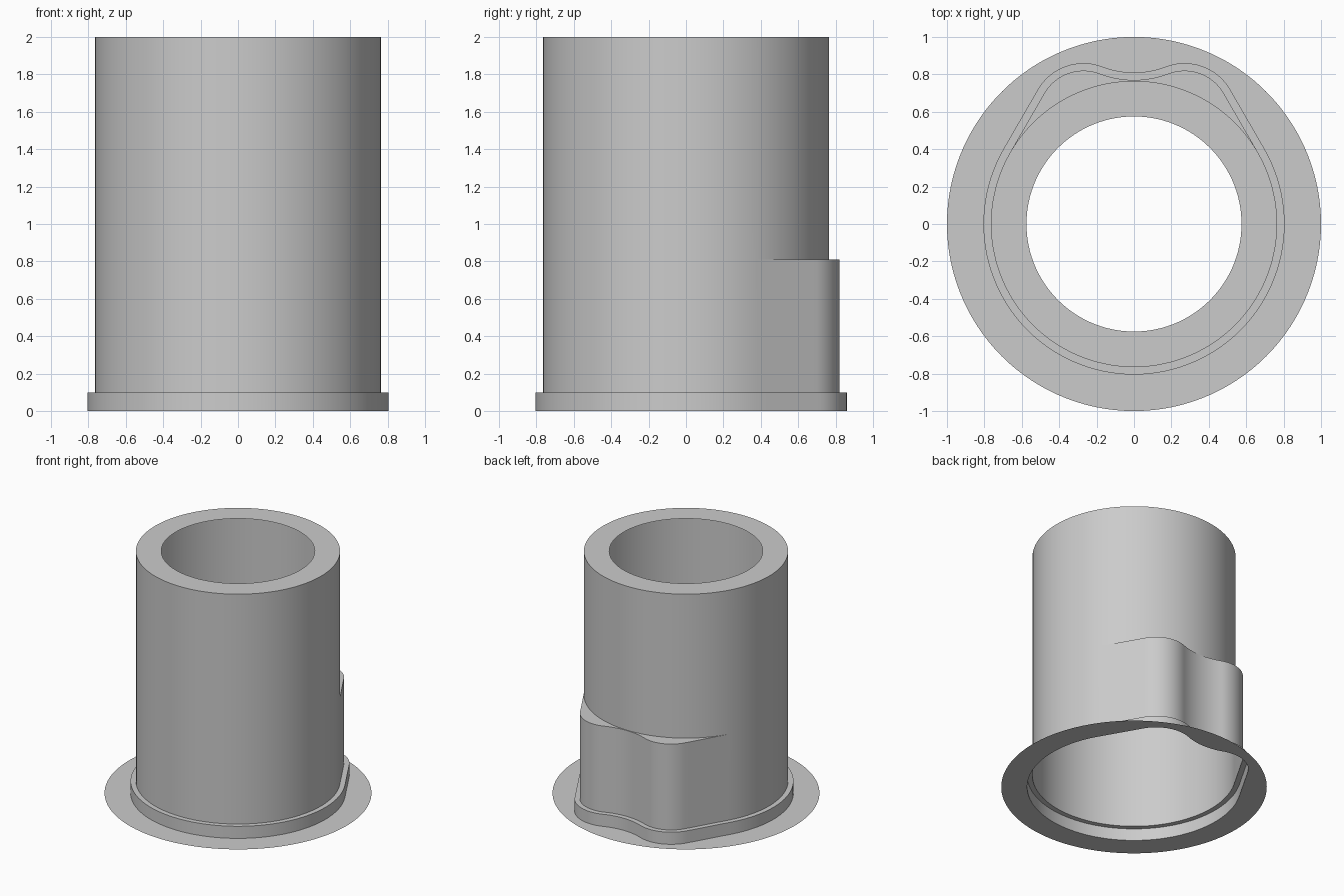
import bpy, bmesh, math
from math import sin, cos, pi, atan2, hypot, radians

cube = bpy.data.objects.get("Cube")
if cube:
    bpy.data.objects.remove(cube, do_unlink=True)

grey = bpy.data.materials.new("plain grey")
grey.use_nodes = True
grey.diffuse_color = (0.6, 0.6, 0.6, 1)
grey.node_tree.nodes["Principled BSDF"].inputs["Base Color"].default_value = (0.6, 0.6, 0.6, 1)

TUBE_R, BORE_R, FLANGE_R = 0.765, 0.575, 1.0
LOBE_X, LOBE_Y, LOBE_R = 0.27, 0.578, 0.242
DIP_Y, DIP_R = 1.282, 0.512


def arc(cx, cy, r, a0, a1, n):
    return [(cx + r * cos(a0 + (a1 - a0) * i / n), cy + r * sin(a0 + (a1 - a0) * i / n))
            for i in range(n + 1)]


def outline(offset):
    """Round tube with a two-lobed bulge at the back, grown by offset."""
    lean = atan2(DIP_Y - LOBE_Y, -LOBE_X)
    main = arc(0, 0, TUBE_R + offset, -pi / 2, radians(30), 40)
    lobe = arc(LOBE_X, LOBE_Y, LOBE_R + offset, radians(30), lean, 18)
    dip = arc(0, DIP_Y, DIP_R - offset, lean - pi, -pi / 2, 8)
    (ax, ay), (bx, by) = main[-1], lobe[0]
    side = [(ax + (bx - ax) * i / 10, ay + (by - ay) * i / 10) for i in range(1, 10)]
    half = main + side + lobe + dip[1:]
    return half + [(-x, y) for x, y in half[-2:0:-1]]


def circle(r, guide, keep_front=False):
    """Circle whose points lie at the same bearings as the guide outline."""
    pts = []
    for x, y in guide:
        d = hypot(x, y)
        pts.append((x * r / d, y * r / d))
    return pts


def sheet(name, loops):
    """Skin a stack of (outline, height) loops into an open surface."""
    bm = bmesh.new()
    rings = [[bm.verts.new((x, y, z)) for x, y in pts] for pts, z in loops]
    n = len(rings[0])
    for a, b in zip(rings, rings[1:]):
        for i in range(n):
            j = (i + 1) % n
            bm.faces.new((a[i], a[j], b[j], b[i]))
    bmesh.ops.remove_doubles(bm, verts=bm.verts, dist=0.0003)
    bmesh.ops.dissolve_degenerate(bm, edges=bm.edges, dist=0.0001)
    mesh = bpy.data.meshes.new(name)
    bm.to_mesh(mesh)
    bm.free()
    mesh.materials.append(grey)
    obj = bpy.data.objects.new(name, mesh)
    bpy.context.collection.objects.link(obj)
    bpy.ops.object.select_all(action='DESELECT')
    obj.select_set(True)
    bpy.context.view_layer.objects.active = obj
    bpy.ops.object.shade_smooth_by_angle(angle=radians(30))
    return obj


body = outline(0)
step = outline(0.04)
tube = circle(TUBE_R, body)

# Thin flat flange around the foot
sheet("base_flange", [(circle(FLANGE_R, step), 0), (step, 0)])
# Low step with its narrow ledge
sheet("foot_step", [(step, 0), (step, 0.1), (body, 0.1)])
# Sleeve: bulged lower part, shoulder, round upper part
sheet("sleeve", [(body, 0.1), (body, 0.81), (tube, 0.81), (tube, 2)])
# Flat ring at the top with the round opening
sheet("top_rim", [(tube, 2), (circle(BORE_R, body), 2)])
